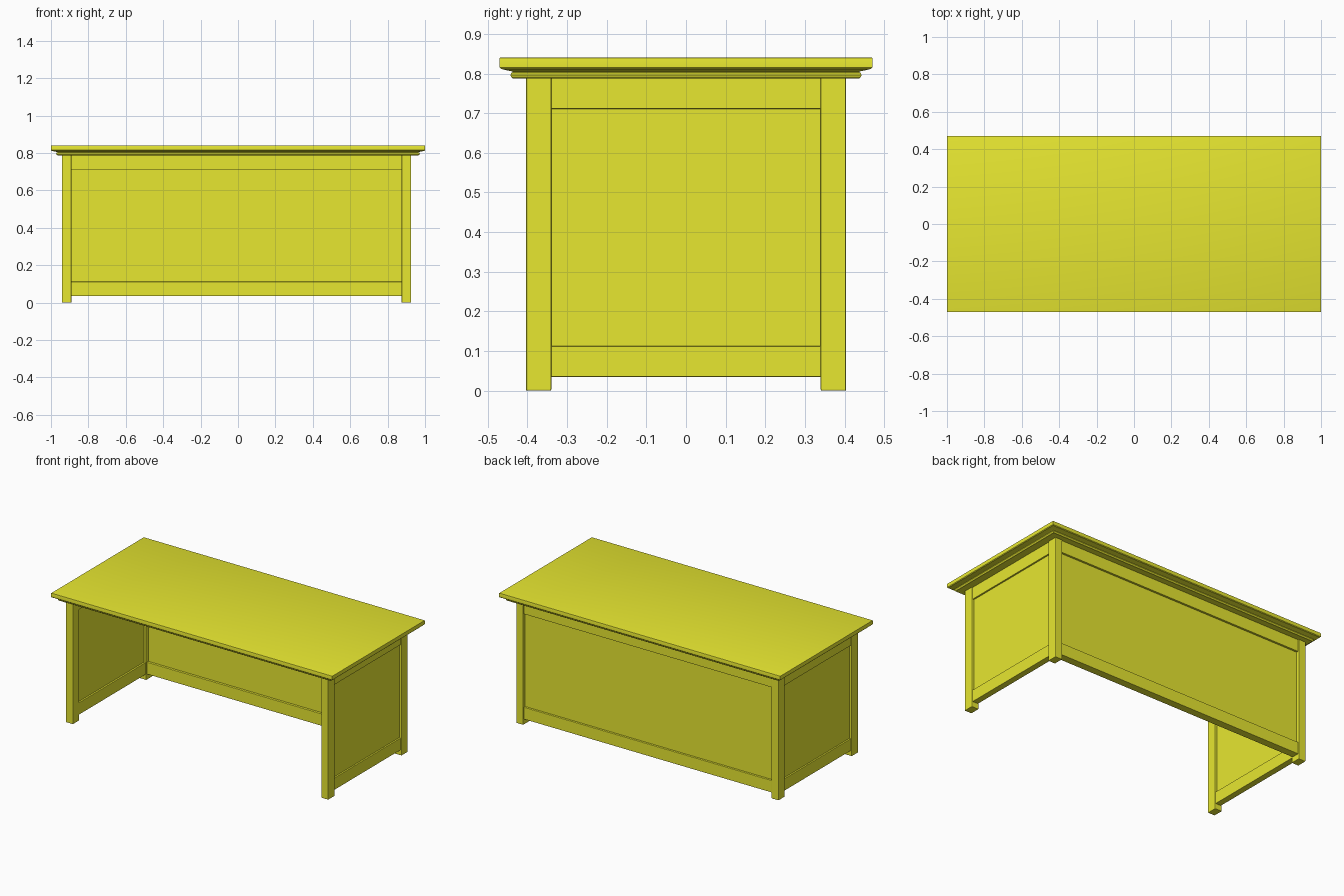
import bpy, bmesh

if "Cube" in bpy.data.objects:
    bpy.data.objects.remove(bpy.data.objects["Cube"])

mat = bpy.data.materials.new("yellow_paint")
mat.diffuse_color = (0.8, 0.8, 0.03, 1)
mat.use_nodes = True
mat.node_tree.nodes["Principled BSDF"].inputs["Base Color"].default_value = mat.diffuse_color


def finish(name, bm, smooth=False):
    bmesh.ops.recalc_face_normals(bm, faces=bm.faces)
    me = bpy.data.meshes.new(name)
    bm.to_mesh(me)
    bm.free()
    me.materials.append(mat)
    ob = bpy.data.objects.new(name, me)
    bpy.context.collection.objects.link(ob)
    if smooth:
        bpy.context.view_layer.objects.active = ob
        ob.select_set(True)
        bpy.ops.object.shade_smooth_by_angle()
        ob.select_set(False)
    return ob


def box(name, x, y, z, bevel=0.0):
    bm = bmesh.new()
    bmesh.ops.create_cube(bm, size=1)
    for v in bm.verts:
        v.co = [lo + (hi - lo) * (c + 0.5) for c, (lo, hi) in zip(v.co, (x, y, z))]
    ob = finish(name, bm)
    if bevel:
        m = ob.modifiers.new("soft_edges", 'BEVEL')
        m.width = bevel
        m.segments = 2
    return ob


# Table top: moulded edge profile (inset from the rim, height) lofted round a rectangle
profile = [(0.040, 0.788), (0.034, 0.788), (0.030, 0.791), (0.028, 0.796), (0.030, 0.802),
           (0.034, 0.804), (0.030, 0.806), (0.016, 0.809), (0.004, 0.812),
           (0.0, 0.816), (0.0, 0.837), (0.001, 0.840), (0.004, 0.841)]
bm = bmesh.new()
rings = [[bm.verts.new((sx * (1 - d), sy * (0.471 - d), z))
          for sx, sy in ((-1, -1), (1, -1), (1, 1), (-1, 1))] for d, z in profile]
for a, b in zip(rings, rings[1:]):
    for i in range(4):
        j = (i + 1) % 4
        bm.faces.new((a[i], a[j], b[j], b[i]))
bm.faces.new(rings[0])
bm.faces.new(rings[-1])
finish("table_top", bm, smooth=True)

# The base sits slightly left of centre
CX, XO, XI = -0.008, 0.933, 0.883
YO, YI = 0.404, 0.34
RAILS = (("lower", 0.035, 0.112), ("upper", 0.711, 0.79))

for side, s in (("left", -1), ("right", 1)):
    def span(a, b):
        return tuple(sorted((CX + s * a, CX + s * b)))
    # Corner legs
    for end, t in (("front", -1), ("back", 1)):
        box(f"{end}_{side}_leg", span(XI, XO), tuple(sorted((t * YI, t * YO))),
            (0, 0.79), 0.003)
    # End rails and recessed end panel
    for level, z0, z1 in RAILS:
        box(f"{side}_{level}_rail", span(XI + 0.004, XO - 0.006),
            (-YI - 0.005, YI + 0.005), (z0, z1), 0.002)
    box(f"{side}_panel", span(0.898, 0.917), (-YI - 0.005, YI + 0.005), (0.1, 0.72))

# Back rails and recessed back panel; the front stays open
xs = (CX - XI - 0.005, CX + XI + 0.005)
for level, z0, z1 in RAILS:
    box(f"back_{level}_rail", xs, (0.348, 0.398), (z0, z1), 0.002)
box("back_panel", xs, (0.363, 0.385), (0.1, 0.72))
